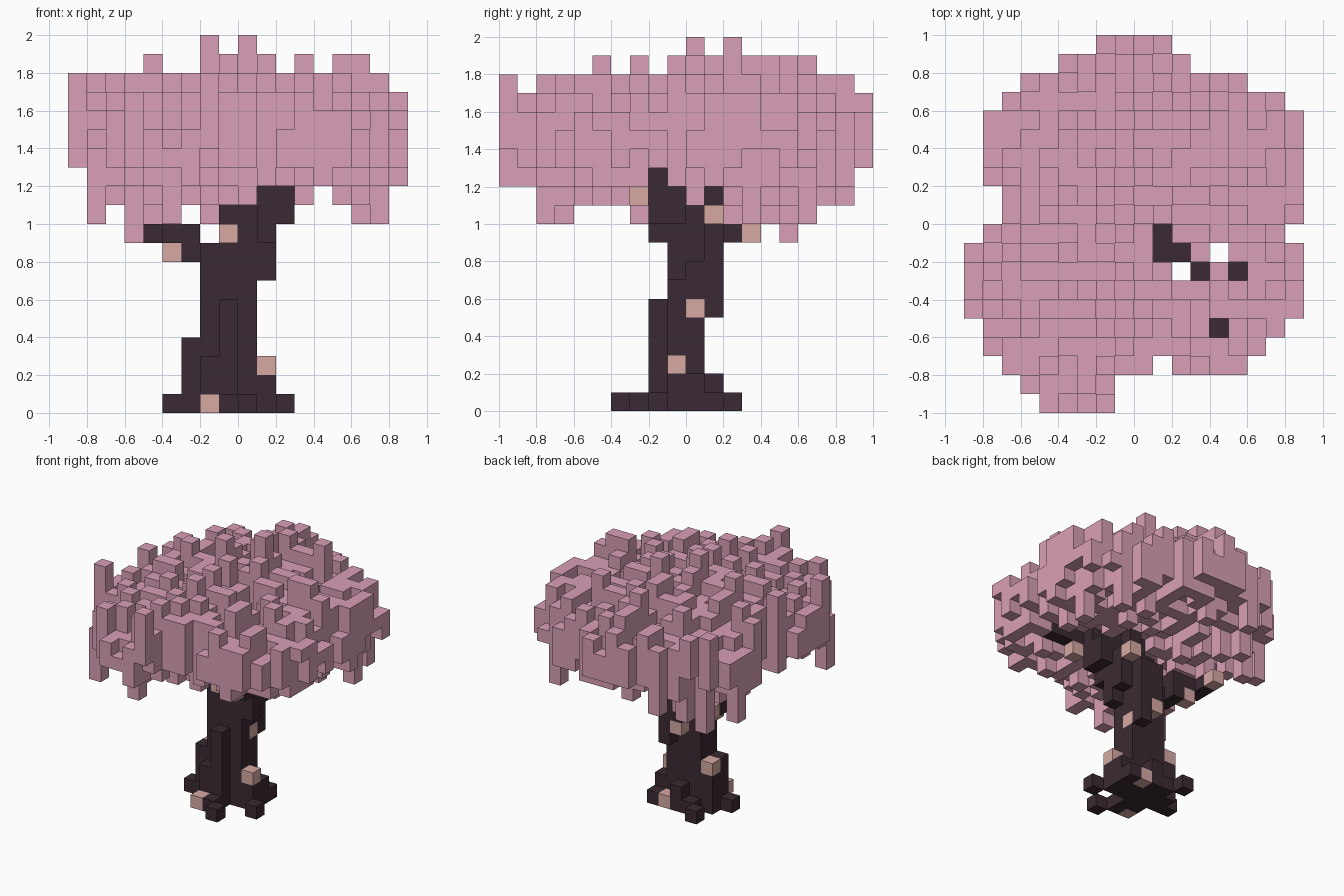
import bpy
import bmesh
import math
import random
from itertools import product

random.seed(7)
CELL = 0.1

cube = bpy.data.objects.get("Cube")
if cube:
    bpy.data.objects.remove(cube)


def material(name, colour):
    mat = bpy.data.materials.new(name)
    mat.use_nodes = True
    mat.diffuse_color = (*colour, 1)
    mat.node_tree.nodes["Principled BSDF"].inputs["Base Color"].default_value = (*colour, 1)
    return mat


def block(x0, x1, y0, y1, z0, z1):
    """All grid cells inside a box."""
    return set(product(range(x0, x1), range(y0, y1), range(z0, z1)))


def build(name, cells, solid, mat):
    """Mesh the outer faces of a group of cells."""
    bm = bmesh.new()
    verts = {}

    def corner(p):
        if p not in verts:
            verts[p] = bm.verts.new([c * CELL for c in p])
        return verts[p]

    for cell in sorted(cells):
        for axis, side in product(range(3), (0, 1)):
            neighbour = list(cell)
            neighbour[axis] += 2 * side - 1
            if tuple(neighbour) in solid:
                continue
            u, v = (axis + 1) % 3, (axis + 2) % 3
            ring = []
            for du, dv in ((0, 0), (1, 0), (1, 1), (0, 1)):
                p = list(cell)
                p[axis] += side
                p[u] += du
                p[v] += dv
                ring.append(corner(tuple(p)))
            bm.faces.new(ring if side else ring[::-1])
    mesh = bpy.data.meshes.new(name)
    bm.to_mesh(mesh)
    bm.free()
    mesh.materials.append(mat)
    obj = bpy.data.objects.new(name, mesh)
    bpy.context.collection.objects.link(obj)


# Trunk, roots and branches
trunk = set().union(*(block(*b) for b in (
    (-2, 1, -1, 1, 0, 9), (-1, 0, -2, -1, 0, 6), (-3, -2, -1, 1, 0, 4),
    (-2, -1, -2, -1, 0, 3), (0, 2, -1, 1, 0, 2), (-1, 0, 1, 2, 0, 2),
    (0, 1, 1, 2, 5, 10), (-1, 0, 1, 2, 7, 10), (1, 2, -1, 0, 7, 10),
    (-1, 2, -1, 1, 8, 11),
)))
roots = set().union(*(block(x, x + 1, y, y + 1, 0, 1) for x, y in (
    (-4, -1), (0, -4), (-1, -3), (2, -2), (1, 1), (-2, 1), (-3, 2))))
branches = set().union(*(block(*b) for b in (
    (-3, -2, 0, 2, 8, 9), (-4, -2, 0, 2, 9, 10), (-5, -4, 1, 3, 9, 10),
    (1, 3, -2, 0, 10, 12), (1, 2, -2, -1, 9, 13), (1, 2, 1, 2, 11, 12),
    (1, 3, -2, -1, 12, 14), (1, 2, -1, 0, 12, 14), (3, 4, -3, -2, 12, 14),
    (4, 6, -3, -2, 12, 14), (4, 5, -6, -3, 13, 14), (-1, 1, -1, 0, 11, 13),
)))

# Pale knots in the bark
knots = {(-2, -3, 0), (0, 1, 0), (1, -1, 2), (-3, 0, 3), (0, 0, 5), (-1, 1, 6),
         (-4, 1, 8), (-1, -2, 9), (1, 1, 10), (3, -3, 11), (-5, 3, 9)}
wood = (trunk | roots | branches) - knots

# Canopy outline: x range of each row from front to back
rows = ((-5, -1), (-6, -1), (-7, 6), (-8, 7), (-8, 8), (-9, 9), (-9, 9), (-9, 9),
        (-9, 9), (-8, 8), (-7, 9), (-7, 9), (-8, 9), (-8, 9), (-8, 9), (-8, 9),
        (-7, 8), (-6, 6), (-4, 3), (-2, 2))
gaps = {(1, -8), (1, -1), (1, -2), (2, -2), (2, -3), (3, -3), (4, -2), (5, -3), (4, -6)}
plan = sorted({(x, y - 10) for y, (a, b) in enumerate(rows) for x in range(a, b)} - gaps)

# Height limits of the canopy across its width and its depth
x_top = (18, 18, 18, 18, 19, 18, 18, 20, 19, 20, 19, 18, 19, 18, 19, 19, 18, 17)
x_low = (13, 10, 11, 9, 10, 10, 11, 10, 11, 11, 12, 12, 11, 12, 11, 10, 10, 12)
y_top = (18, 17, 18, 18, 18, 19, 18, 19, 18, 19, 20, 19, 20, 19, 19, 19, 19, 18, 18, 17)
y_low = (12, 12, 10, 10, 11, 11, 11, 10, 13, 12, 11, 12, 10, 10, 10, 9, 10, 11, 11, 13)
roof = {(x, y): min(x_top[x + 9], y_top[y + 10]) for x, y in plan}
floor = {(x, y): max(x_low[x + 9], y_low[y + 10]) for x, y in plan}

# Leave the knot under the right-hand branch open to the side
for p in plan:
    if p[0] > 3 and p[1] == -3:
        floor[p] = 12


def spread(p):
    """Distance from the middle, reaching one at the rim."""
    return math.hypot((p[0] + 0.5) / 9, (p[1] + 0.5) / 10)


# Uneven columns, domed above and hollowed below around the trunk
top, low = {}, {}
for p in plan:
    r = spread(p)
    high = round(17.7 - 1.9 * r ** 2 + random.uniform(-1.3, 1.2))
    deep = round(11.7 + 1.4 * r ** 4 + 1.5 * max(0, 1 - 2 * r) + random.uniform(-1.1, 1.2))
    top[p] = min(high, roof[p])
    low[p] = max(deep, floor[p])

# Tall twigs on the crown, and low ones beside the branch
for p in ((-2, 0), (0, 2), (0, 5), (3, 5), (-5, 0), (-9, -5)):
    top[p] = roof[p]
low[3, -6] = 11
low[5, -6] = low[6, -6] = 12

# Every row reaches its limit above and below at least once
for axis in (0, 1):
    for i in sorted({p[axis] for p in plan}):
        line = [p for p in plan if p[axis] == i]
        peak = max(roof[p] for p in line)
        drop = min(floor[p] for p in line)
        if max(top[p] for p in line) < peak:
            top[min((p for p in line if roof[p] == peak), key=spread)] = peak
        if min(low[p] for p in line) > drop:
            low[random.choice([p for p in line if floor[p] == drop])] = drop

canopy = {(x, y, z) for x, y in plan for z in range(low[x, y], top[x, y])} - wood - knots

solid = wood | knots | canopy
build("trunk_and_branches", wood, solid, material("dark bark", (0.042, 0.023, 0.033)))
build("bark_knots", knots, solid, material("pale wood", (0.68, 0.4, 0.365)))
build("blossom_canopy", canopy, solid, material("blossom pink", (0.695, 0.352, 0.473)))
